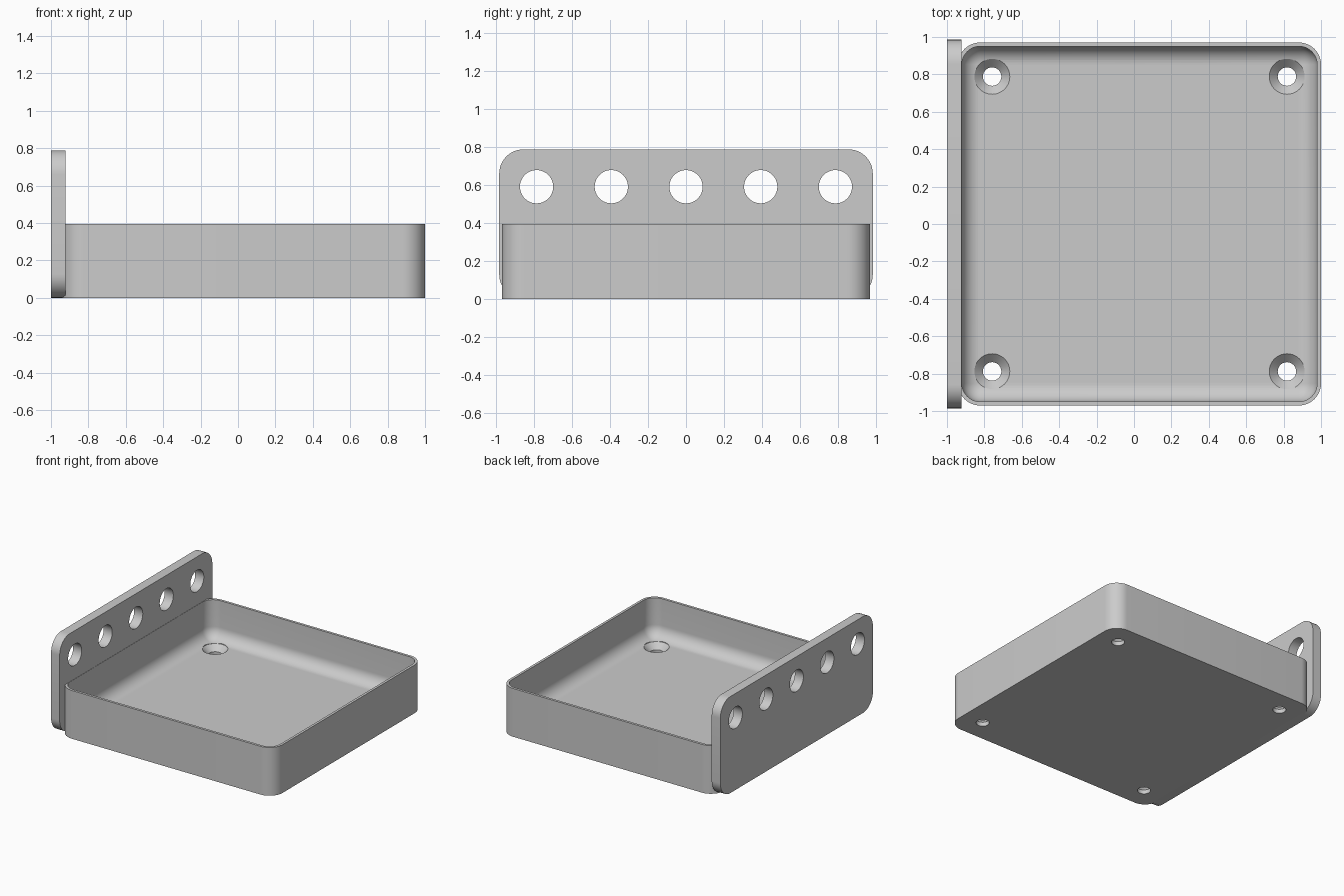
import bpy, bmesh, math
from mathutils import Matrix, Vector

if "Cube" in bpy.data.objects:
    bpy.data.objects.remove(bpy.data.objects["Cube"])

GREY = bpy.data.materials.new("plain grey")
GREY.use_nodes = True
GREY.diffuse_color = (0.6, 0.6, 0.6, 1)
GREY.node_tree.nodes["Principled BSDF"].inputs["Base Color"].default_value = (0.6, 0.6, 0.6, 1)

MM = 2 / 101.5                      # design unit
TRAY_HALF = 49.25 * MM
TRAY_X = 1 - TRAY_HALF
TRAY_H = 20 * MM
CORNER = 6 * MM
WALL = 1.05 * MM
FLOOR = 4 * MM
PLATE_T = 3.95 * MM


def rounded_rect(w, h, r, steps=12):
    """Counter-clockwise outline with half sizes w and h."""
    pts = []
    for k, (sx, sy) in enumerate([(1, 1), (-1, 1), (-1, -1), (1, -1)]):
        for i in range(steps + 1):
            a = math.pi / 2 * (k + i / steps)
            pts.append((sx * (w - r) + r * math.cos(a), sy * (h - r) + r * math.sin(a)))
    return pts


def loft(name, rings, matrix):
    """Skin (outline, height) rings into a closed solid."""
    bm = bmesh.new()
    rows = [[bm.verts.new((x, y, z)) for x, y in pts] for pts, z in rings]
    n = len(rows[0])
    for low, high in zip(rows, rows[1:]):
        for i in range(n):
            j = (i + 1) % n
            bm.faces.new((low[i], low[j], high[j], high[i]))
    bm.faces.new(rows[0][::-1])
    bm.faces.new(rows[-1])
    bmesh.ops.remove_doubles(bm, verts=bm.verts, dist=1e-5)
    bmesh.ops.recalc_face_normals(bm, faces=bm.faces)
    bm.transform(matrix)
    mesh = bpy.data.meshes.new(name)
    bm.to_mesh(mesh)
    bm.free()
    mesh.materials.append(GREY)
    obj = bpy.data.objects.new(name, mesh)
    bpy.context.collection.objects.link(obj)
    return obj


def circle(r, n=48):
    return [(r * math.cos(2 * math.pi * i / n), r * math.sin(2 * math.pi * i / n)) for i in range(n)]


def cut(target, cutter):
    """Subtract the cutter, apply, and discard it."""
    mod = target.modifiers.new("hole", "BOOLEAN")
    mod.operation = "DIFFERENCE"
    mod.solver = "EXACT"
    mod.object = cutter
    cutter.hide_render = True
    bpy.context.view_layer.objects.active = target
    bpy.ops.object.modifier_apply(modifier=mod.name)
    bpy.data.objects.remove(cutter)


def smooth(obj):
    bpy.ops.object.select_all(action="DESELECT")
    obj.select_set(True)
    bpy.context.view_layer.objects.active = obj
    bpy.ops.object.shade_smooth_by_angle(angle=math.radians(30))


# Tray: outer wall, thin rim, inner wall, rounded fillet down to the floor
outer = rounded_rect(TRAY_HALF, TRAY_HALF, CORNER)
inner_half, inner_r = TRAY_HALF - WALL, CORNER - WALL
rings = [(outer, 0), (outer, TRAY_H), (rounded_rect(inner_half, inner_half, inner_r), TRAY_H)]
for i in range(13):
    a = math.pi / 2 * i / 12
    inset = inner_r * (1 - math.cos(a))
    half = inner_half - inset
    rings.append((rounded_rect(half, half, inner_r - inset), FLOOR + inner_r * (1 - math.sin(a))))
tray = loft("tray", rings, Matrix.Translation((TRAY_X, 0, 0)))

# Countersunk screw holes in the floor
top_r, hole_r = 4.8 * MM, 2.5 * MM
profile = [(hole_r, -0.05), (hole_r, FLOOR - (top_r - hole_r)), (top_r, FLOOR), (top_r, 0.25)]
for sx in (-1, 1):
    for sy in (-1, 1):
        place = Matrix.Translation((TRAY_X + sx * 40 * MM, sy * 40 * MM, 0))
        cut(tray, loft("screw_cutter", [(circle(r), z) for r, z in profile], place))
smooth(tray)

# Side plate: rounded upright panel, outline in y-z and thickness along x
UPRIGHT = Matrix(((0, 0, 1, 0), (1, 0, 0, 0), (0, 1, 0, 0), (0, 0, 0, 1)))
panel = rounded_rect(50 * MM, 20 * MM, 6.5 * MM)
plate = loft("side_plate", [(panel, 0), (panel, PLATE_T)],
             Matrix.Translation((-1, 0, 20 * MM)) @ UPRIGHT)

# Row of five round holes above the tray rim
for k in range(-2, 3):
    place = Matrix.Translation((-1, k * 20 * MM, 30 * MM)) @ UPRIGHT
    cut(plate, loft("round_cutter", [(circle(4.45 * MM), -0.1), (circle(4.45 * MM), 0.2)], place))
smooth(plate)
